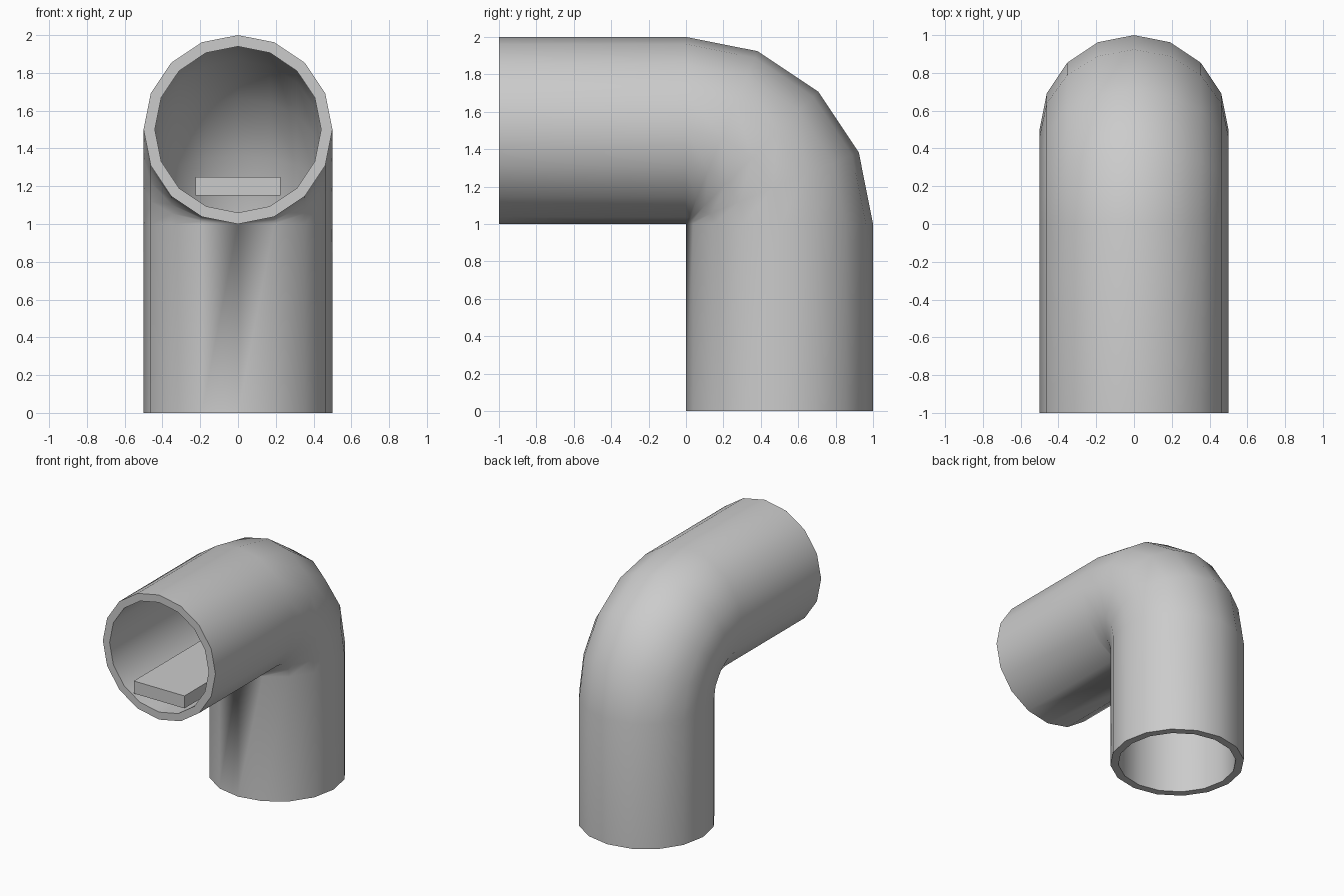
import bpy, bmesh
from math import sin, cos, pi

if "Cube" in bpy.data.objects:
    bpy.data.objects.remove(bpy.data.objects["Cube"])

SIDES, BENDS = 16, 4
OUTER, INNER = 0.5, 0.44

# Path stations: centre (y, z) and bend angle of the cross-section
stations = [(-1.0, 1.5, 0.0)]
for i in range(BENDS + 1):
    t = i * pi / 2 / BENDS
    stations.append((0.5 * sin(t), 1 + 0.5 * cos(t), t))
stations.append((0.5, 0.0, pi / 2))


def sweep(bm, radius):
    """Rings of vertices along the elbow path."""
    rings = []
    for y, z, t in stations:
        ring = []
        for k in range(SIDES):
            a = 2 * pi * k / SIDES
            r = radius * cos(a)
            ring.append(bm.verts.new((radius * sin(a), y + r * sin(t), z + r * cos(t))))
        rings.append(ring)
    return rings


def bridge(bm, a, b):
    for k in range(SIDES):
        n = (k + 1) % SIDES
        bm.faces.new((a[k], a[n], b[n], b[k]))


# Hollow elbow pipe: outer wall, inner wall and the two end rims
bm = bmesh.new()
outer, inner = sweep(bm, OUTER), sweep(bm, INNER)
for wall in (outer, inner):
    for a, b in zip(wall, wall[1:]):
        bridge(bm, a, b)
bridge(bm, outer[0], inner[0])
bridge(bm, outer[-1], inner[-1])
bmesh.ops.remove_doubles(bm, verts=bm.verts, dist=1e-4)
bmesh.ops.recalc_face_normals(bm, faces=bm.faces)
mesh = bpy.data.meshes.new("elbow_pipe")
bm.to_mesh(mesh)
bm.free()
pipe = bpy.data.objects.new("elbow_pipe", mesh)
bpy.context.collection.objects.link(pipe)
bpy.context.view_layer.objects.active = pipe
pipe.select_set(True)
bpy.ops.object.shade_smooth_by_angle(angle=pi / 5)

# Flat walkway plank inside the horizontal arm
bpy.ops.mesh.primitive_cube_add(size=1, location=(0, -0.5, 1.2))
plank = bpy.context.object
plank.name = "floor_plank"
plank.scale = (0.45, 1.0, 0.1)
bpy.ops.object.transform_apply(location=False, rotation=False, scale=True)
